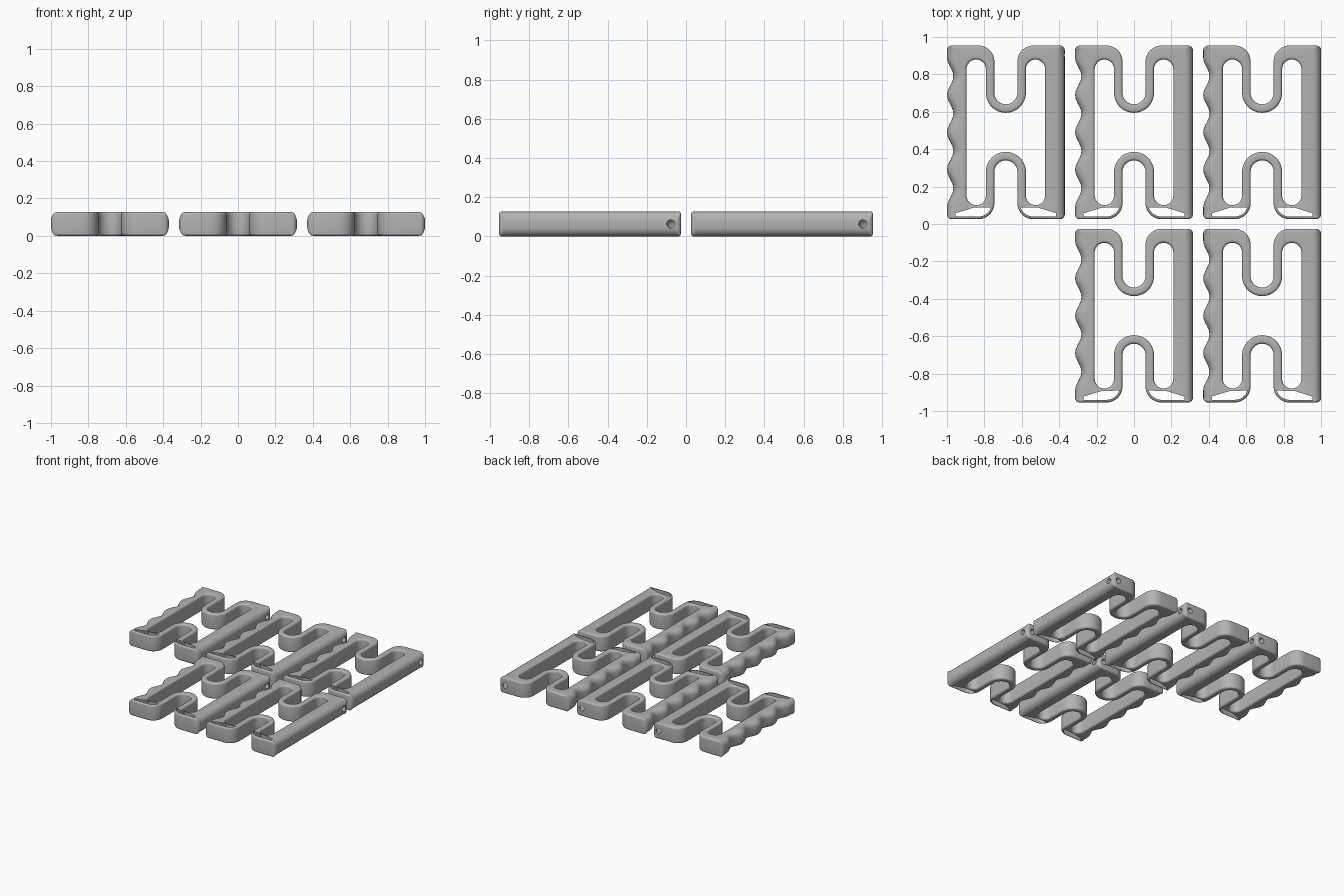
import bpy, bmesh, math

if "Cube" in bpy.data.objects:
    bpy.data.objects.remove(bpy.data.objects["Cube"])

H = 0.128                    # thickness
HX, HY = 0.315, 0.464        # half width and half length of one grip frame
SOFT, SMALL = 0.046, 0.014   # rounding of the grip sides and of the other edges
NOTCH_Y = 0.2115             # centre of the U bend


def arc(cx, cy, r, a0, a1, n, sign):
    """Arc points as (x, y, nx, ny); sign -1 makes the curve concave."""
    out = []
    for i in range(n + 1):
        a = math.radians(a0 + (a1 - a0) * i / n)
        c, s = math.cos(a), math.sin(a)
        out.append((cx + r * c, cy + r * s, sign * c, sign * s))
    return out


def mirror_quarter(q):
    """Turn one quarter outline into the full closed loop."""
    half = q + [(x, -y, nx, -ny) for x, y, nx, ny in reversed(q[:-1])]
    return half + [(-x, y, -nx, ny) for x, y, nx, ny in reversed(half[1:-1])]


# outer outline: notch, rounded lobe, corner, straight side
outer_q = arc(0, NOTCH_Y, 0.0615, -90, 0, 10, -1)
outer_q += arc(0.0615 + 0.085, HY - 0.085, 0.085, 180, 90, 10, 1)
outer_q += arc(HX - 0.025, HY - 0.025, 0.025, 90, 0, 6, 1)
outer_q += [(HX, 0.02 * i, 1, 0) for i in range(20, -1, -1)]

# inner outline: U bend, slot end, straight side
inner_q = arc(0, NOTCH_Y, 0.107, -90, 0, 12, 1)
inner_q += arc(0.1585, 0.338, 0.0515, 180, 0, 16, -1)
inner_q += [(0.21, 0, -1, 0)]

STEPS = 5
ANGLES = [-90 + 90 * i / STEPS for i in range(STEPS + 1)]
LEVELS = [(a, False) for a in ANGLES] + [(a + 90, True) for a in ANGLES]


def ring_point(p, angle, upper, is_outer):
    x, y, nx, ny = p
    a = math.radians(angle)
    r = SMALL
    if is_outer and abs(x) > 0.27:
        r += (SOFT - SMALL) * nx * nx
    d = r * (1 - math.cos(a))
    x, y = x - nx * d, y - ny * d
    if is_outer:
        lim = HX - SOFT * (1 - math.cos(a))
        x = max(-lim, min(lim, x))
        if x < -0.2 and abs(y) < 0.4:     # four finger grooves
            x += 0.034 * (1 - math.cos(2 * math.pi * y / 0.2)) / 2
    z = (H - r if upper else r) + r * math.sin(a)
    return x, y, z


bm = bmesh.new()
ends = {0: [], 1: []}
for quarter, is_outer in ((outer_q, True), (inner_q, False)):
    loop = mirror_quarter(quarter)
    rings = [[bm.verts.new(ring_point(p, a, up, is_outer)) for p in loop]
             for a, up in LEVELS]
    n = len(loop)
    for r0, r1 in zip(rings, rings[1:]):
        for i in range(n):
            j = (i + 1) % n
            bm.faces.new((r0[i], r0[j], r1[j], r1[i]))
    for k, ring in enumerate((rings[0], rings[-1])):
        ends[k] += [bm.edges.get((ring[i], ring[(i + 1) % n])) for i in range(n)]

# flat bottom and top faces
for k, nz in ((0, -1), (1, 1)):
    bmesh.ops.triangle_fill(bm, use_beauty=True, edges=ends[k], normal=(0, 0, nz))
bmesh.ops.recalc_face_normals(bm, faces=bm.faces)
mesh = bpy.data.meshes.new("grip_frame")
bm.to_mesh(mesh)
bm.free()

grey = bpy.data.materials.new("grey plastic")
grey.diffuse_color = (0.45, 0.45, 0.45, 1)
grey.use_nodes = True
grey.node_tree.nodes["Principled BSDF"].inputs["Base Color"].default_value = grey.diffuse_color
mesh.materials.append(grey)
blank = bpy.data.objects.new("grip_frame_blank", mesh)
bpy.context.collection.objects.link(blank)

# curved cord hole around the back right corner
bpy.ops.mesh.primitive_torus_add(location=(HX, HY, H / 2), major_radius=0.052,
                                 minor_radius=0.021, major_segments=40,
                                 minor_segments=16)
cutter = bpy.context.object
cutter.name = "cord_hole_cutter"
cutter.hide_render = True
cut = blank.modifiers.new("cord_hole", 'BOOLEAN')
cut.operation = 'DIFFERENCE'
cut.solver = 'EXACT'
cut.object = cutter
bpy.context.view_layer.update()
deps = bpy.context.evaluated_depsgraph_get()
frame_mesh = bpy.data.meshes.new_from_object(blank.evaluated_get(deps))
bpy.data.objects.remove(cutter)
bpy.data.objects.remove(blank)

# five copies laid out in two rows
PITCH, ROW = 0.685, 0.49
for i, (cx, cy) in enumerate([(-1, 1), (0, 1), (1, 1), (0, -1), (1, -1)]):
    ob = bpy.data.objects.new("grip_frame_%d" % (i + 1), frame_mesh)
    ob.location = (cx * PITCH, cy * ROW, 0)
    bpy.context.collection.objects.link(ob)

bpy.ops.object.select_all(action='DESELECT')
first = bpy.data.objects["grip_frame_1"]
first.select_set(True)
bpy.context.view_layer.objects.active = first
bpy.ops.object.shade_smooth_by_angle(angle=math.radians(32))
